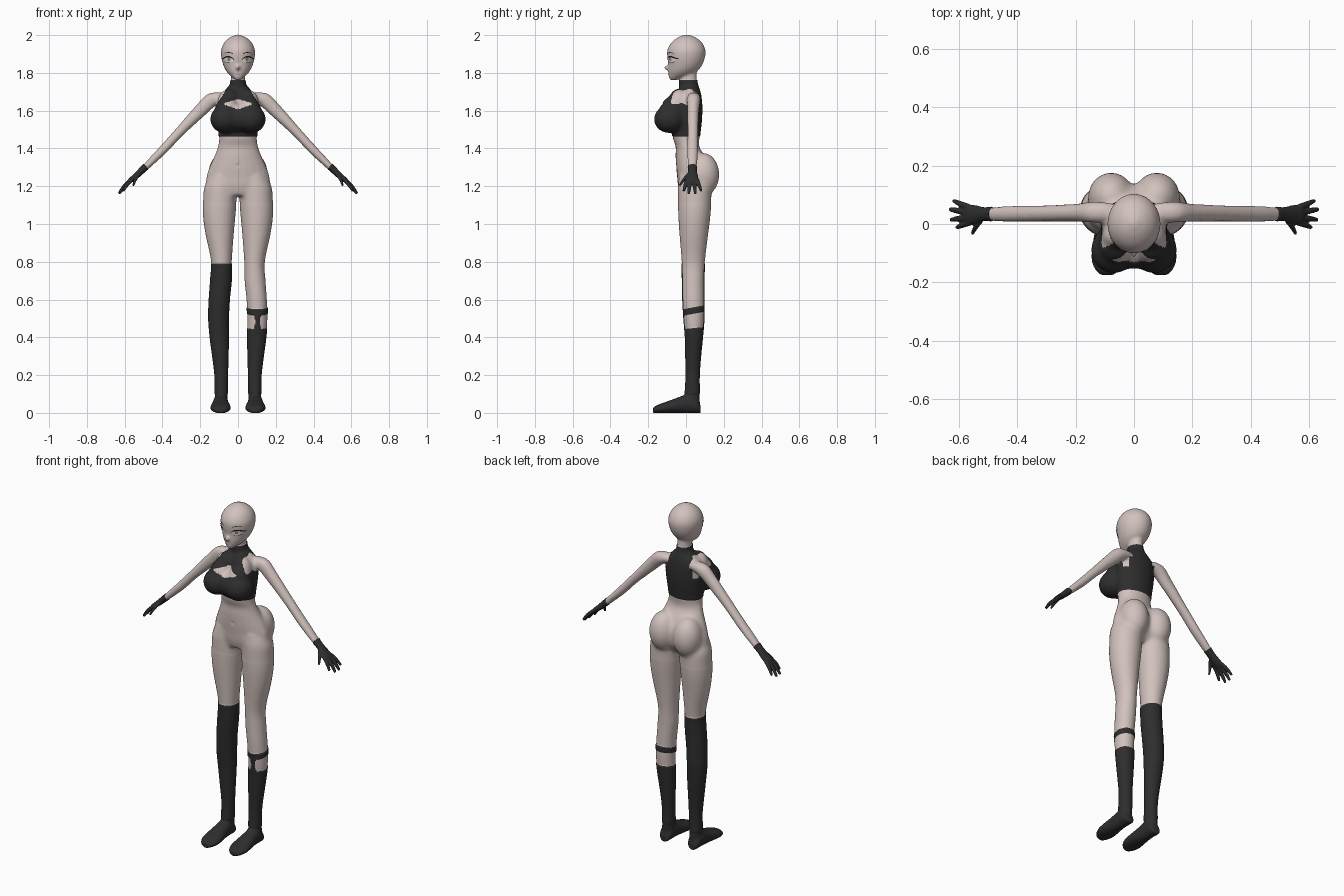
import bpy, bmesh, math
from mathutils import Vector as V, Matrix
from mathutils.bvhtree import BVHTree

cube = bpy.data.objects.get("Cube")
if cube:
    bpy.data.objects.remove(cube)


def material(name, rgb):
    m = bpy.data.materials.new(name)
    m.use_nodes = True
    m.diffuse_color = (*rgb, 1)
    bsdf = m.node_tree.nodes["Principled BSDF"]
    bsdf.inputs["Base Color"].default_value = (*rgb, 1)
    bsdf.inputs["Roughness"].default_value = 0.8
    return m


skin = material("skin", (0.64, 0.54, 0.51))
cloth = material("black cloth", (0.027, 0.027, 0.027))
white = material("eye white", (0.8, 0.78, 0.77))
iris = material("iris grey", (0.28, 0.25, 0.25))
ink = material("lash black", (0.01, 0.01, 0.01))


# ---- helpers ----
def spline(rows, steps=4):
    """Catmull-Rom interpolation through rows of numbers."""
    rows = [V(r) for r in rows]
    out = []
    for i in range(len(rows) - 1):
        a, b, c, d = rows[max(i - 1, 0)], rows[i], rows[i + 1], rows[min(i + 2, len(rows) - 1)]
        for k in range(steps):
            t = k / steps
            out.append(b + (c - a) * t / 2 + (2 * a - 5 * b + 4 * c - d) * t * t / 2
                       + (3 * b - a - 3 * c + d) * t ** 3 / 2)
    return out + [rows[-1]]


def loft(bm, rings, n=24):
    """Closed skin over elliptical rings (centre, half axis u, half axis v)."""
    loops = []
    for c, u, v in rings:
        loops.append([bm.verts.new(c + u * math.cos(k * math.tau / n) + v * math.sin(k * math.tau / n))
                      for k in range(n)])
    faces = [bm.faces.new(loops[0]), bm.faces.new(loops[-1][::-1])]
    for a, b in zip(loops, loops[1:]):
        faces += [bm.faces.new((a[k], b[k], b[(k + 1) % n], a[(k + 1) % n])) for k in range(n)]
    bmesh.ops.recalc_face_normals(bm, faces=faces)


def column(bm, rows, side=1):
    """Upright loft from rows of (z, x min, x max, y front, y back)."""
    loft(bm, [(V((side * (a + b) / 2, (f + k) / 2, z)), V(((b - a) / 2, 0, 0)), V((0, (k - f) / 2, 0)))
              for z, a, b, f, k in (tuple(r) for r in spline(rows))])


def limb(bm, rows, side=1, n=16):
    """Tube along rows of (x, y, z, radius in y, other radius)."""
    pts = [tuple(r) for r in spline(rows)]
    d = (V(pts[-1][:3]) - V(pts[0][:3])).normalized()
    across = V((0, 1, 0)) - d * d.y
    up = d.cross(across)
    flip = Matrix.Diagonal((side, 1, 1))
    loft(bm, [(flip @ V(p[:3]), flip @ across * p[3], flip @ up * p[4]) for p in pts], n)


def ball(bm, centre, radii):
    bmesh.ops.create_uvsphere(bm, u_segments=32, v_segments=20, radius=1,
                              matrix=Matrix.Translation(centre) @ Matrix.Diagonal((*radii, 1)))


def add_object(name, bm, mats):
    me = bpy.data.meshes.new(name)
    bm.to_mesh(me)
    bm.free()
    for m in mats:
        me.materials.append(m)
    for p in me.polygons:
        p.use_smooth = True
    ob = bpy.data.objects.new(name, me)
    bpy.context.collection.objects.link(ob)
    return ob


def fuse(ob, voxel, passes):
    """Merge overlapping volumes into one smooth surface."""
    r = ob.modifiers.new("fuse", "REMESH")
    r.mode, r.voxel_size, r.use_smooth_shade = "VOXEL", voxel, True
    s = ob.modifiers.new("relax", "SMOOTH")
    s.factor, s.iterations = 0.5, passes
    me = bpy.data.meshes.new_from_object(ob.evaluated_get(bpy.context.evaluated_depsgraph_get()))
    ob.modifiers.clear()
    ob.data = me
    return ob


# ---- body volumes ----
bm = bmesh.new()
torso = [(1.15, .10, -.03, .09), (1.2, .165, -.043, .125), (1.25, .168, -.047, .135), (1.3, .152, -.052, .13),
         (1.36, .124, -.055, .1), (1.41, .106, -.055, .07), (1.46, .1, -.07, .072), (1.55, .11, -.075, .082),
         (1.62, .115, -.065, .084), (1.67, .108, -.05, .08), (1.7, .08, -.038, .074), (1.73, .046, -.034, .064),
         (1.76, .038, -.034, .058), (1.83, .036, -.03, .056)]
column(bm, [(z, -w, w, f, k) for z, w, f, k in torso])

head = [(1.762, .012, -.083, -.05), (1.774, .027, -.09, -.02), (1.79, .046, -.093, .03), (1.815, .066, -.095, .066),
        (1.85, .081, -.095, .09), (1.89, .09, -.1, .102), (1.925, .089, -.098, .102), (1.96, .073, -.078, .085),
        (1.985, .047, -.047, .055), (1.998, .02, -.018, .026), (2.003, .006, -.002, .01)]
column(bm, [(z, -w, w, f, k) for z, w, f, k in head])
ball(bm, (0, -.095, 1.828), (.011, .021, .013))

leg = [(1.27, .01, .14, -.035, .09), (1.2, .004, .178, -.043, .13), (1.14, .006, .185, -.043, .135),
       (1.05, .013, .186, -.041, .13), (.95, .022, .173, -.035, .118), (.8, .033, .142, -.023, .1),
       (.7, .035, .146, -.02, .096), (.6, .045, .153, -.018, .096), (.5, .05, .156, -.012, .096),
       (.4, .05, .148, -.004, .088), (.3, .052, .135, -.002, .078), (.2, .055, .123, .0, .071),
       (.1, .056, .123, -.006, .072), (.03, .056, .126, -.01, .075)]
foot = [(.078, .024, .035), (.06, .036, .07), (.02, .04, .1), (-.03, .044, .085), (-.08, .052, .066),
        (-.125, .054, .05), (-.16, .04, .036), (-.175, .022, .024)]
arm = [(.07, .04, 1.675, .03, .03), (.135, .04, 1.66, .037, .038), (.2, .038, 1.6, .031, .035),
       (.31, .036, 1.487, .028, .026), (.39, .035, 1.4, .028, .024), (.46, .034, 1.33, .026, .02),
       (.52, .034, 1.27, .02, .014)]
for s in (-1, 1):
    column(bm, leg, s)
    loft(bm, [(V((s * .092, y, h / 2)), V((w, 0, 0)), V((0, 0, h / 2 + .002))) for y, w, h in map(tuple, spline(foot))])
    limb(bm, arm, s)
    ball(bm, (s * .07, -.088, 1.555), (.075, .08, .072))     # bust
    ball(bm, (s * .058, -.068, 1.6), (.062, .068, .075))
    ball(bm, (s * .05, -.04, 1.645), (.06, .05, .07))
    ball(bm, (s * .078, .092, 1.262), (.08, .085, .115))     # seat
ball(bm, (0, -.085, 1.56), (.06, .068, .068))
body = fuse(add_object("body", bm, [skin]), .006, 8)

# ---- blend the bust and seat into the trunk ----
bm = bmesh.new()
bm.from_mesh(body.data)
trunk = [v for v in bm.verts if abs(v.co.x) < .19 and
         ((v.co.y < .01 and 1.47 < v.co.z < 1.73) or (v.co.y > .03 and 1.1 < v.co.z < 1.44)
          or (v.co.y <= .03 and 1.1 < v.co.z < 1.25))]
for _ in range(22):
    bmesh.ops.smooth_vert(bm, verts=trunk, factor=.5, use_axis_x=True, use_axis_y=True, use_axis_z=True)

# ---- clothing painted on the body ----
for z, k in ((.79, 0), (.445, .1), (.518, .18), (.552, .18), (1.462, 0), (1.762, 0)):
    bmesh.ops.bisect_plane(bm, geom=bm.verts[:] + bm.edges[:] + bm.faces[:], dist=1e-5,
                           plane_co=(0, 0, z), plane_no=(0, -k, 1))


def in_top(x, y, z):
    if not 1.462 < z < 1.762 or x > .17 or (z > 1.74 and y < -.05):
        return False
    if y < 0 and 1.607 + .35 * x < z < 1.662 - .3 * x and x < .075:   # keyhole
        return False
    if z < 1.6:
        return x < .15
    if y > .035:
        return x < (.07 if z > 1.66 else .085)
    return x < .042 + max(0, 1.745 - z) * .62


def in_stocking(x, y, z):
    if x < 0:
        return z < .79
    strap = .518 < z - .18 * y < .552
    tie = .44 < z < .54 and y < .03 and abs(x - .103) < .012 + 6 * (z - .482) ** 2
    return z - .1 * y < .445 or strap or tie


for f in bm.faces:
    x, y, z = f.calc_center_median()
    f.material_index = int(in_top(abs(x), y, z) or (z < .9 and in_stocking(x, y, z)))
bm.normal_update()
moves = [(v, v.normal * .003) for v in bm.verts
         if v.co.z > .1 and v.link_faces and all(f.material_index for f in v.link_faces)]
for v, d in moves:
    v.co += d
for v in bm.verts:                                            # navel
    r = math.hypot(v.co.x, (v.co.z - 1.31) * .7)
    if v.co.y < 0 and r < .01:
        v.co.y += .006 * (1 - r / .01)
    v.co.z = max(v.co.z, 0)
surface = BVHTree.FromBMesh(bm)
body.data.materials.append(cloth)
bm.to_mesh(body.data)
bm.free()

# ---- gloves ----
fingers = [((.565, .058, 1.235), (.619, .08, 1.175)), ((.572, .041, 1.228), (.631, .05, 1.16)),
           ((.57, .022, 1.228), (.629, .014, 1.16)), ((.56, .006, 1.235), (.608, -.012, 1.175)),
           ((.525, .012, 1.262), (.555, -.034, 1.203))]
for s, side in ((1, "left"), (-1, "right")):
    bm = bmesh.new()
    limb(bm, [(.487, .034, 1.305, .026, .02), (.515, .034, 1.278, .024, .018), (.545, .033, 1.25, .032, .016),
              (.57, .032, 1.23, .034, .013), (.582, .032, 1.218, .026, .009)], s)
    for a, b in fingers:
        mid = (V(a) + V(b)) / 2 + V((.003, 0, .003))
        limb(bm, [(*a, .011, .011), (*mid, .0105, .0105), (*b, .007, .007)], s, 10)
    fuse(add_object(side + "_glove", bm, [cloth]), .0035, 3)


# ---- face details as thin plates ----
def plate(name, pts, mat, lift, s=1):
    """Ribbon of (x, z, half height) laid on the front of the head."""
    bm = bmesh.new()
    rows = []
    for x, z, h in map(tuple, spline(pts)):
        row = []
        for t in (-1, -.5, 0, .5, 1):
            hit, normal = surface.ray_cast(V((s * x, -1, z + t * h)), V((0, 1, 0)))[:2]
            row.append(bm.verts.new(hit + normal * lift))
        rows.append(row)
    for a, b in zip(rows, rows[1:]):
        for k in range(4):
            q = (a[k], b[k], b[k + 1], a[k + 1])
            bm.faces.new(q if s > 0 else q[::-1])
    add_object(name, bm, [mat])


for s, side in ((1, "left_"), (-1, "right_")):
    plate(side + "eye", [(.022, 1.866, .002), (.032, 1.868, .01), (.046, 1.869, .014), (.06, 1.869, .012),
                         (.071, 1.87, .004)], white, .002, s)
    plate(side + "iris", [(.038, 1.873, .004), (.042, 1.873, .009), (.05, 1.873, .009), (.054, 1.873, .004)],
          iris, .003, s)
    plate(side + "upper_lash", [(.019, 1.869, .001), (.03, 1.88, .003), (.046, 1.886, .0035), (.062, 1.884, .004),
                                (.074, 1.878, .003), (.081, 1.876, .001)], ink, .004, s)
    plate(side + "lower_lash", [(.034, 1.856, .0006), (.05, 1.854, .001), (.068, 1.86, .001)], ink, .004, s)
    plate(side + "brow", [(.024, 1.9, .001), (.045, 1.908, .002), (.07, 1.904, .001)], ink, .002, s)
plate("mouth", [(-.012, 1.794, .0006), (0, 1.793, .0012), (.012, 1.794, .0006)], iris, .002)
